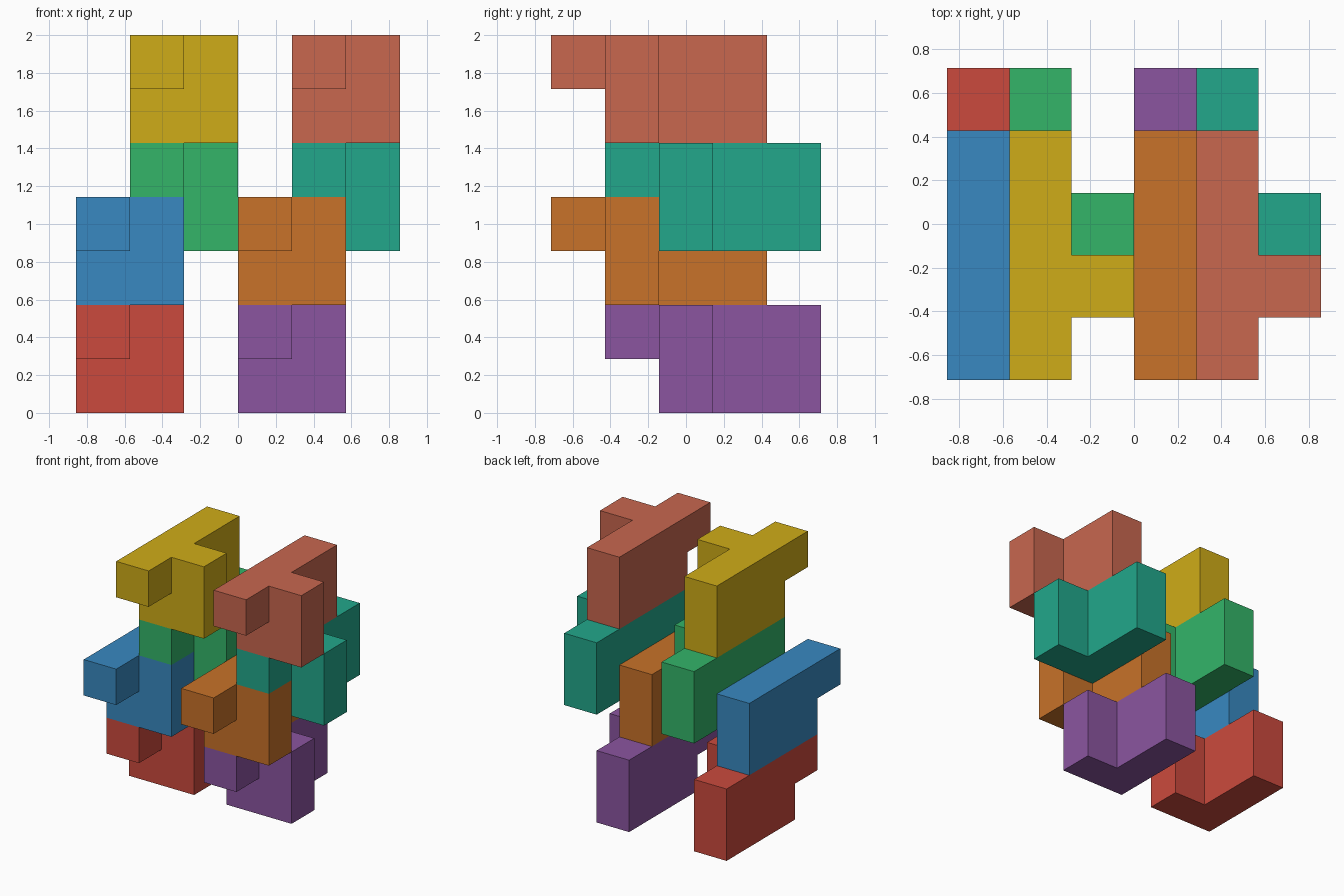
import bpy, bmesh
from mathutils import Vector

if "Cube" in bpy.data.objects:
    bpy.data.objects.remove(bpy.data.objects["Cube"])

U = 2 / 7  # one cube of the puzzle grid

# Cells of one puzzle piece: a 3x2 wall, a raised nose and a side lug
CELLS = {(0, y, z) for y in (2, 3, 4) for z in (0, 1)}
CELLS |= {(0, 1, 1), (1, 2, 0), (1, 2, 1)}


def linear(hex_code):
    rgb = [int(hex_code[i:i + 2], 16) / 255 for i in (0, 2, 4)]
    return [c / 12.92 if c <= 0.04045 else ((c + 0.055) / 1.055) ** 2.4 for c in rgb] + [1]


def piece(name, offset, colour):
    bm = bmesh.new()
    # Only the outward faces of the cells, so the piece is one closed skin
    for cell in CELLS:
        for axis in range(3):
            for side in (0, 1):
                step = [0, 0, 0]
                step[axis] = 1 if side else -1
                if tuple(c + s for c, s in zip(cell, step)) in CELLS:
                    continue
                a, b = (axis + 1) % 3, (axis + 2) % 3
                quad = []
                for da, db in ((0, 0), (1, 0), (1, 1), (0, 1)):
                    p = Vector(cell)
                    p[axis] += side
                    p[a] += da
                    p[b] += db
                    quad.append(bm.verts.new((p + Vector((0, -2.5, 0))) * U))
                bm.faces.new(quad if side else quad[::-1])
    bmesh.ops.remove_doubles(bm, verts=bm.verts, dist=0.001)
    # Merge the flat cell faces into large clean faces
    bmesh.ops.dissolve_limit(bm, angle_limit=0.01, verts=bm.verts, edges=bm.edges)
    bmesh.ops.recalc_face_normals(bm, faces=bm.faces)
    mesh = bpy.data.meshes.new(name)
    bm.to_mesh(mesh)
    bm.free()
    mat = bpy.data.materials.new(name + "_paint")
    mat.diffuse_color = linear(colour)
    mat.use_nodes = True
    mat.node_tree.nodes["Principled BSDF"].inputs["Base Color"].default_value = mat.diffuse_color
    mesh.materials.append(mat)
    obj = bpy.data.objects.new(name, mesh)
    obj.location = Vector(offset) * U
    bpy.context.collection.objects.link(obj)


# Two identical stacks of four pieces; each layer is shifted in x, y, z
LAYERS = [("bottom", (0, 0, 0)), ("lower", (0, -1, 2)),
          ("upper", (1, 0, 3)), ("top", (1, -1, 5))]
STACKS = [("left", -3, ("CB4A3D", "3889C1", "33B569", "CFAC18")),
          ("right", 0, ("8B55A0", "C87229", "22A78B", "C8674F"))]
for side, x0, colours in STACKS:
    for (layer, (x, y, z)), colour in zip(LAYERS, colours):
        piece(f"{side}_{layer}_piece", (x0 + x, y, z), colour)
